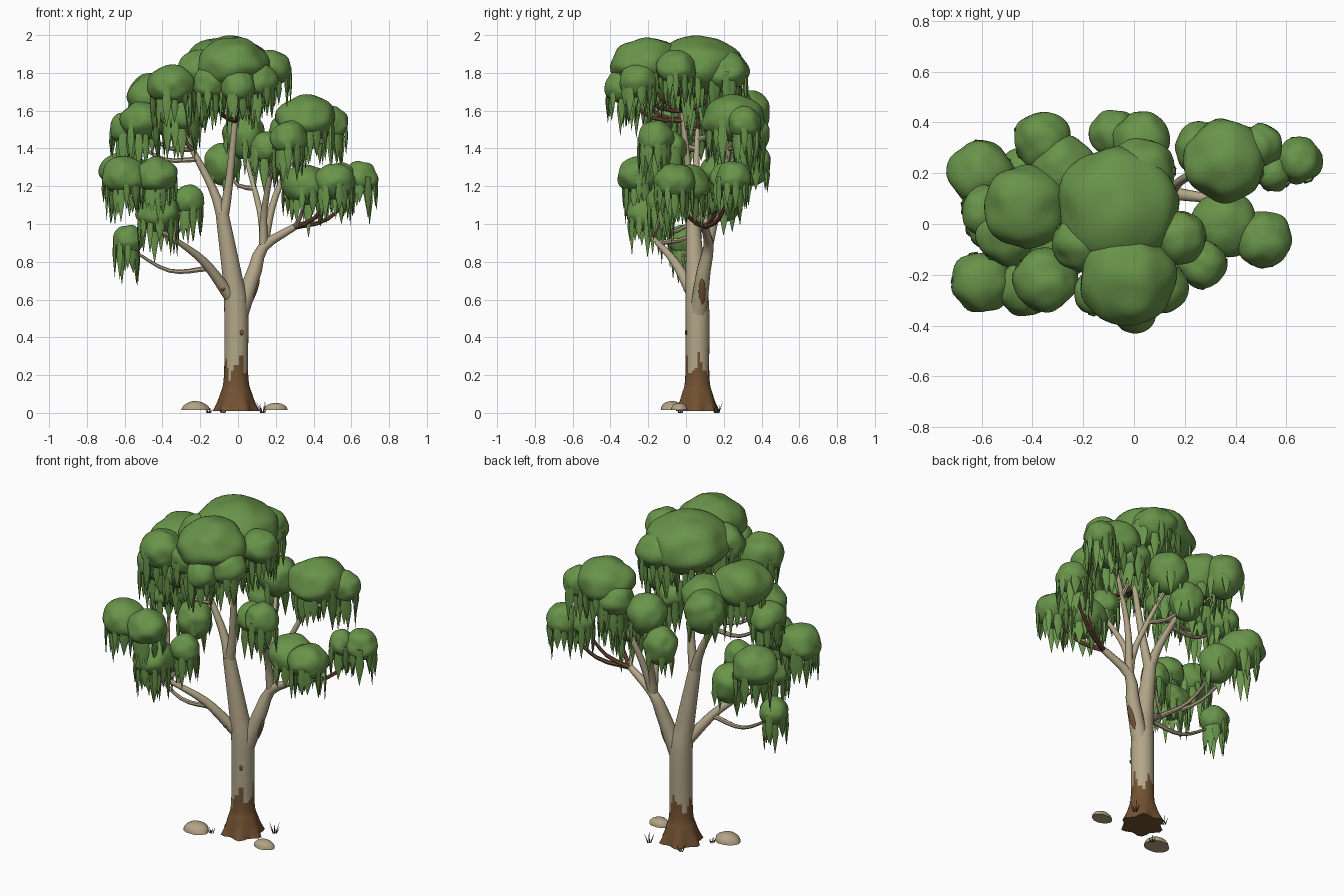
import bpy, bmesh, math, random
from mathutils import Vector, noise

if "Cube" in bpy.data.objects:
    bpy.data.objects.remove(bpy.data.objects["Cube"])

random.seed(4)
TAU = 2 * math.pi


def mat(name, *col):
    m = bpy.data.materials.new(name)
    m.diffuse_color = (*col, 1)
    m.use_nodes = True
    m.node_tree.nodes["Principled BSDF"].inputs["Base Color"].default_value = m.diffuse_color
    return m


LEAF = mat("leaf green", .14, .295, .068)
BARK = mat("pale bark", .45, .385, .25)
ROUGH = mat("rough brown bark", .17, .085, .032)
TWIG = mat("red brown twig", .16, .07, .04)
STONE = mat("tan stone", .45, .37, .235)
GRASS = mat("dark grass", .085, .11, .04)


def finish(bm, name, mats, angle=50):
    bmesh.ops.recalc_face_normals(bm, faces=bm.faces)
    me = bpy.data.meshes.new(name)
    bm.to_mesh(me)
    bm.free()
    ob = bpy.data.objects.new(name, me)
    bpy.context.collection.objects.link(ob)
    for m in mats:
        me.materials.append(m)
    bpy.ops.object.select_all(action='DESELECT')
    ob.select_set(True)
    bpy.context.view_layer.objects.active = ob
    bpy.ops.object.shade_smooth_by_angle(angle=math.radians(angle))


def spline(pts, step):
    """Catmull-Rom samples through (x, y, z, radius) points."""
    p = [Vector(q) for q in pts]
    p = [2 * p[0] - p[1]] + p + [2 * p[-1] - p[-2]]
    out = []
    for a, b, c, d in zip(p, p[1:], p[2:], p[3:]):
        n = max(2, int((c - b).length / step))
        for i in range(n):
            t = i / n
            out.append((2 * b + (c - a) * t + (2 * a - 5 * b + 4 * c - d) * t * t
                        + (3 * b - a - 3 * c + d) * t ** 3) / 2)
    return out + [p[-2]]


def tube(bm, pts, sides=8, step=.05, shape=None, idx=0):
    s = spline(pts, step)
    rings = []
    for i, q in enumerate(s):
        d = (s[min(i + 1, len(s) - 1)] - s[max(i - 1, 0)]).to_3d().normalized()
        u = Vector((0, 1, 0)).cross(d).normalized()
        v = d.cross(u)
        ring = []
        for k in range(sides):
            a = TAU * k / sides
            r = q.w * (shape(a, q.z) if shape else 1)
            ring.append(bm.verts.new(q.to_3d() + r * (math.cos(a) * u + math.sin(a) * v)))
        rings.append(ring)
    faces = [bm.faces.new((A[k], A[(k + 1) % sides], B[(k + 1) % sides], B[k]))
             for A, B in zip(rings, rings[1:]) for k in range(sides)]
    faces += [bm.faces.new(rings[0][::-1]), bm.faces.new(rings[-1])]
    for f in faces:
        f.material_index = idx
    return s


def roots(a, z):
    return 1 + .16 * math.exp(-z / .06) * math.cos(6 * a + .6)


# Trunk and main stem, with flared root lobes and a ragged brown foot
bm = bmesh.new()
tube(bm, [(-.01, .06, .01, .112), (-.01, .06, .1, .083), (-.01, .06, .2, .064), (-.01, .06, .55, .063),
          (-.03, .05, .72, .052), (-.085, .035, 1.06, .034)], 28, .016, roots)
for f in bm.faces:
    c = f.calc_center_median()
    a = math.atan2(c.y - .06, c.x)
    f.material_index = int(c.z < .25 + .045 * math.sin(4 * a + .8) + .025 * math.sin(9 * a))
finish(bm, "trunk", [BARK, ROUGH])

# Limbs: each tapers evenly from the first radius to the last
nodes = []


def limb(r0, r1, *pts):
    n = len(pts) - 1
    nodes.extend(tube(wood, [(*p, r0 + (r1 - r0) * i / n) for i, p in enumerate(pts)], 10))


wood = bmesh.new()
fork = (.135, .12, .88)
limb(.048, .018, (0, .06, .5), (.09, .095, .76), fork, (.3, .1, .985))
limb(.034, .012, (-.03, .05, .6), (-.18, -.06, .8), (-.35, -.18, .93))
limb(.032, .012, (-.08, .035, 1.03), (-.14, .05, 1.2), (-.3, .06, 1.5))
limb(.03, .014, (-.08, .035, 1.03), (-.05, .02, 1.2), (-.01, -.02, 1.6))
limb(.024, .01, fork, (.2, .18, 1.15), (.36, .25, 1.5))
limb(.025, .01, fork, (.14, .08, 1.08), (.2, -.1, 1.4))
limb(.024, .01, fork, (.12, .16, 1.05), (.03, .32, 1.4))


# Twig from the best limb point to a leaf lump, red-brown high up and far right
def twig(target):
    def cost(q):
        return (target - q.to_3d()).length + 2 * max(0, .12 - target.z + q.z) + 9 * max(0, q.w - .03)
    q = min(nodes, key=cost)
    a = q.to_3d()
    length = (target - a).length
    if length > .06:
        mid = (a + target) / 2 - Vector((0, 0, .15 * length))
        tube(wood, [(*a, min(q.w, .015)), (*mid, .011), (*target, .007)], 7,
             idx=int(target.z > 1.6 or target.x > .5))


# Foliage: domed lumps with a skirt of hanging leaf points
def leaf_point(bm, top, o, w, h, ln):
    t = Vector((-o.y, o.x, 0))
    A, B = [[bm.verts.new(top - Vector((0, 0, dz)) + s * w * (math.cos(b) * t + math.sin(b) * o / 2))
             for b in [TAU * j / 5 for j in range(5)]]
            for dz, s in ((-.02, .6), (h * .35 + ln * .25, 1))]
    tip = bm.verts.new(top - Vector((0, 0, h * .5 + ln)))
    for j in range(5):
        m = (j + 1) % 5
        bm.faces.new((A[j], A[m], B[m], B[j]))
        bm.faces.new((B[j], B[m], tip))
    bm.faces.new(A)


def foliage(name, *lumps):
    bm = bmesh.new()
    for x, y, z, r in lumps:
        c = Vector((x, y, z))
        h = .55 * r + .045
        tall_back = y > .18 and x < .1 and z < 1.7 and x > -.5
        drop = 1.3 if tall_back else .85
        for v in bmesh.ops.create_icosphere(bm, subdivisions=4, radius=1)["verts"]:
            d = v.co.copy()
            k = 1 + .13 * noise.noise(d * 1.5 + c * 9)
            v.co = c + Vector((d.x * r * k, d.y * r * k, d.z * h * (min(k, 1.03) if d.z > 0 else drop)))
        n = 5 if tall_back else int(5 + 75 * r)
        for i in range(n):
            a = TAU * (i + random.uniform(-.3, .3)) / n
            o = Vector((math.cos(a), math.sin(a), 0))
            rad = random.choice((.93, .85, .65))
            top = c + o * rad * r - Vector((0, 0, h * (.1 if rad > .8 else .45)))
            leaf_point(bm, top, o, random.uniform(.018, .03), h, random.uniform(.07, .17))
        twig(c - Vector((0, 0, h * .4)))
    finish(bm, name, [LEAF])


foliage("crown_top_foliage", (-.03, -.21, 1.84, .19), (-.06, .07, 1.82, .235), (-.2, -.07, 1.81, .12),
        (.18, -.05, 1.82, .105), (.03, .2, 1.8, .135), (0, -.34, 1.72, .09), (-.15, -.27, 1.74, .09),
        (.11, -.25, 1.75, .1))
foliage("upper_left_foliage", (-.35, -.22, 1.73, .125), (-.43, .07, 1.67, .165), (-.58, .05, 1.5, .1),
        (-.5, -.04, 1.54, .12), (-.36, .33, 1.6, .115), (-.28, .22, 1.62, .13), (-.3, -.1, 1.57, .11))
foliage("lower_left_foliage", (-.6, -.23, 1.25, .12), (-.43, -.25, 1.25, .11), (-.42, -.2, 1.05, .115),
        (-.26, -.13, 1.12, .08), (-.58, -.01, .91, .08), (-.6, .2, 1.27, .13), (-.43, .2, 1.14, .1))
foliage("back_foliage", (-.08, .355, 1.33, .095), (.03, .33, 1.48, .11))
foliage("upper_right_foliage", (.36, .25, 1.55, .16), (.5, .31, 1.53, .085), (.26, .3, 1.48, .1),
        (.27, -.16, 1.45, .095), (.15, -.08, 1.4, .085))
foliage("lower_right_foliage", (.65, .25, 1.24, .09), (.55, .2, 1.24, .07), (.36, 0, 1.2, .13),
        (.51, -.06, 1.22, .11))
finish(wood, "branches", [BARK, TWIG])


def ellipsoid(bm, loc, size, lean=0, bumps=0, flat=False):
    for v in bmesh.ops.create_icosphere(bm, subdivisions=3, radius=1)["verts"]:
        d = v.co * (1 + bumps * noise.noise(v.co * 1.3 + Vector(loc) * 20))
        if flat:
            d.z = max(d.z, 0)
        v.co = Vector([l + s * e for l, s, e in zip(loc, size, d)])
        v.co.x += lean * (v.co.z - loc[2])


# Brown bark scars
bm = bmesh.new()
ellipsoid(bm, (.088, .085, .64), (.012, .018, .07), lean=.35)
ellipsoid(bm, (.02, 0, .425), (.01, .006, .014))
ellipsoid(bm, (-.08, -.005, .665), (.018, .01, .022))
finish(bm, "bark_scars", [ROUGH])

# Stones at the foot
bm = bmesh.new()
ellipsoid(bm, (-.225, -.075, .014), (.075, .06, .05), bumps=.1, flat=True)
ellipsoid(bm, (.2, -.035, .014), (.062, .045, .04), bumps=.1, flat=True)
finish(bm, "stones", [STONE])

# Grass tufts
bm = bmesh.new()
for x, y, h in [(.13, .165, .065), (-.155, -.03, .03), (-.08, .16, .045)]:
    for i in range(6):
        a = TAU * i / 6 + x
        o = Vector((math.cos(a), math.sin(a), 0))
        b = Vector((x, y, 0)) + o * .008
        t = Vector((-o.y, o.x, 0)) * .004
        tip = bm.verts.new(b + o * h * .4 + Vector((0, 0, h * (.75 + .25 * (i % 2)))))
        base = [bm.verts.new(p) for p in (b + t, b - t, b + o * .005)]
        for j in range(3):
            bm.faces.new((base[j], base[(j + 1) % 3], tip))
        bm.faces.new(base[::-1])
finish(bm, "grass_tufts", [GRASS])
